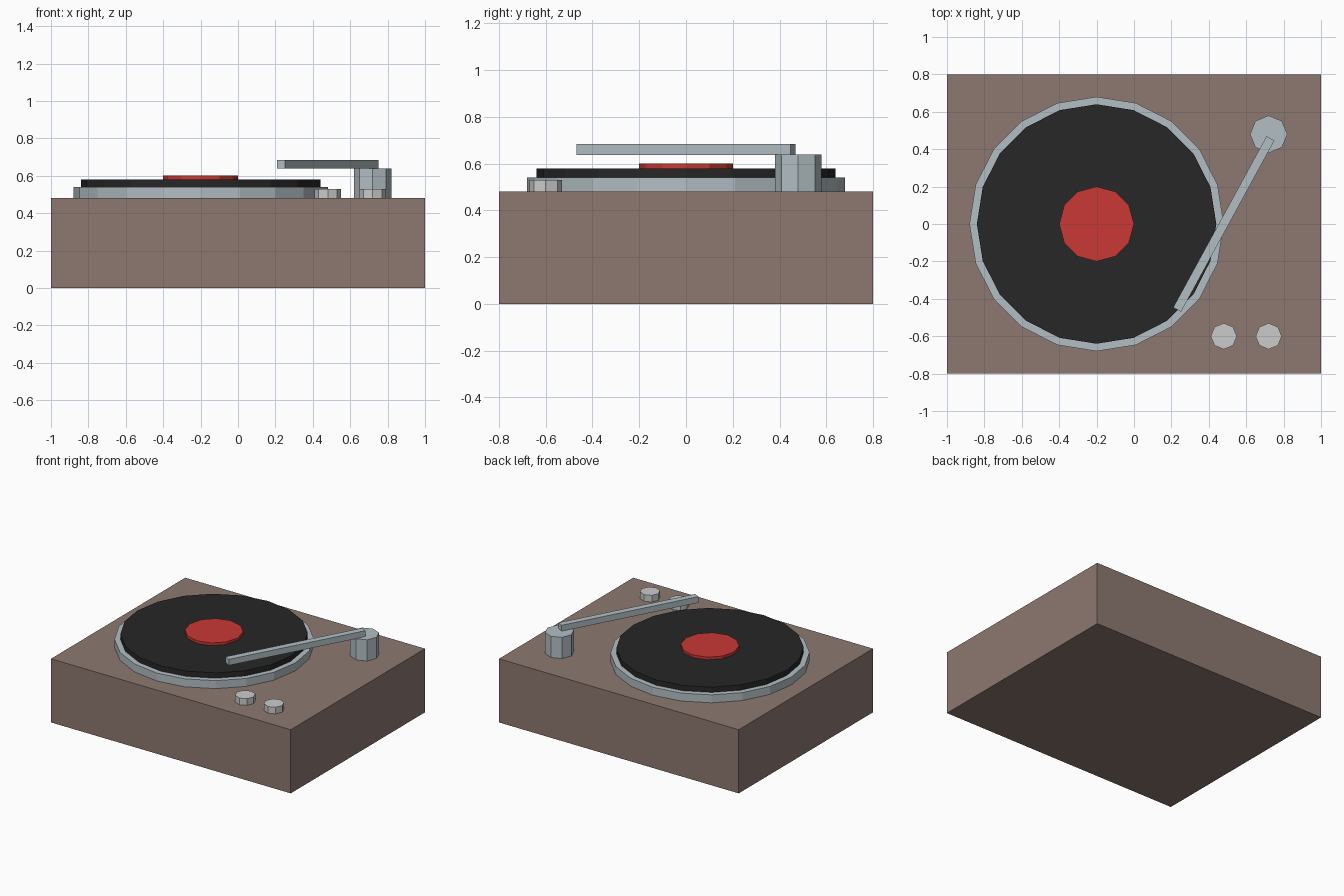
import bpy
import bmesh
import math
from mathutils import Matrix

if "Cube" in bpy.data.objects:
    bpy.data.objects.remove(bpy.data.objects["Cube"])


def material(name, rgb):
    mat = bpy.data.materials.new(name)
    mat.diffuse_color = (*rgb, 1)
    mat.use_nodes = True
    mat.node_tree.nodes["Principled BSDF"].inputs["Base Color"].default_value = mat.diffuse_color
    return mat


def finish(name, bm, mat):
    mesh = bpy.data.meshes.new(name)
    bm.to_mesh(mesh)
    bm.free()
    if mat:
        mesh.materials.append(mat)
    obj = bpy.data.objects.new(name, mesh)
    bpy.context.collection.objects.link(obj)
    return obj


def box(name, center, size, mat, turn=0):
    bm = bmesh.new()
    bmesh.ops.create_cube(bm, size=1, matrix=Matrix.Diagonal((*size, 1)))
    obj = finish(name, bm, mat)
    obj.location = center
    obj.rotation_euler.z = turn
    return obj


def disc(name, x, y, z0, z1, radius, sides, mat=None):
    bm = bmesh.new()
    bmesh.ops.create_cone(bm, cap_ends=True, segments=sides, radius1=radius,
                          radius2=radius, depth=z1 - z0)
    obj = finish(name, bm, mat)
    obj.location = (x, y, (z0 + z1) / 2)
    return obj


wood = material("wood", (0.27, 0.19, 0.165))
metal = material("metal", (0.45, 0.52, 0.55))
black = material("black_vinyl", (0.02, 0.02, 0.02))
red = material("red_paper", (0.58, 0.04, 0.035))

# Cabinet
box("cabinet", (0, 0, 0.24), (2, 1.6, 0.48), wood)

# Platter, record and centre label
disc("platter", -0.2, 0, 0.48, 0.54, 0.68, 20, metal)
disc("record", -0.2, 0, 0.54, 0.58, 0.64, 20, black)
disc("record_label", -0.2, 0, 0.58, 0.60, 0.20, 12, red)

# Tonearm on its pivot post
disc("arm_post", 0.72, 0.48, 0.48, 0.64, 0.10, 8, metal)
box("tonearm", (0.48, 0, 0.661), (1.042, 0.048, 0.046), metal, math.radians(61.4))

# Control knobs
for side, x in (("left", 0.48), ("right", 0.72)):
    disc(f"{side}_knob", x, -0.6, 0.48, 0.53, 0.07, 8)
